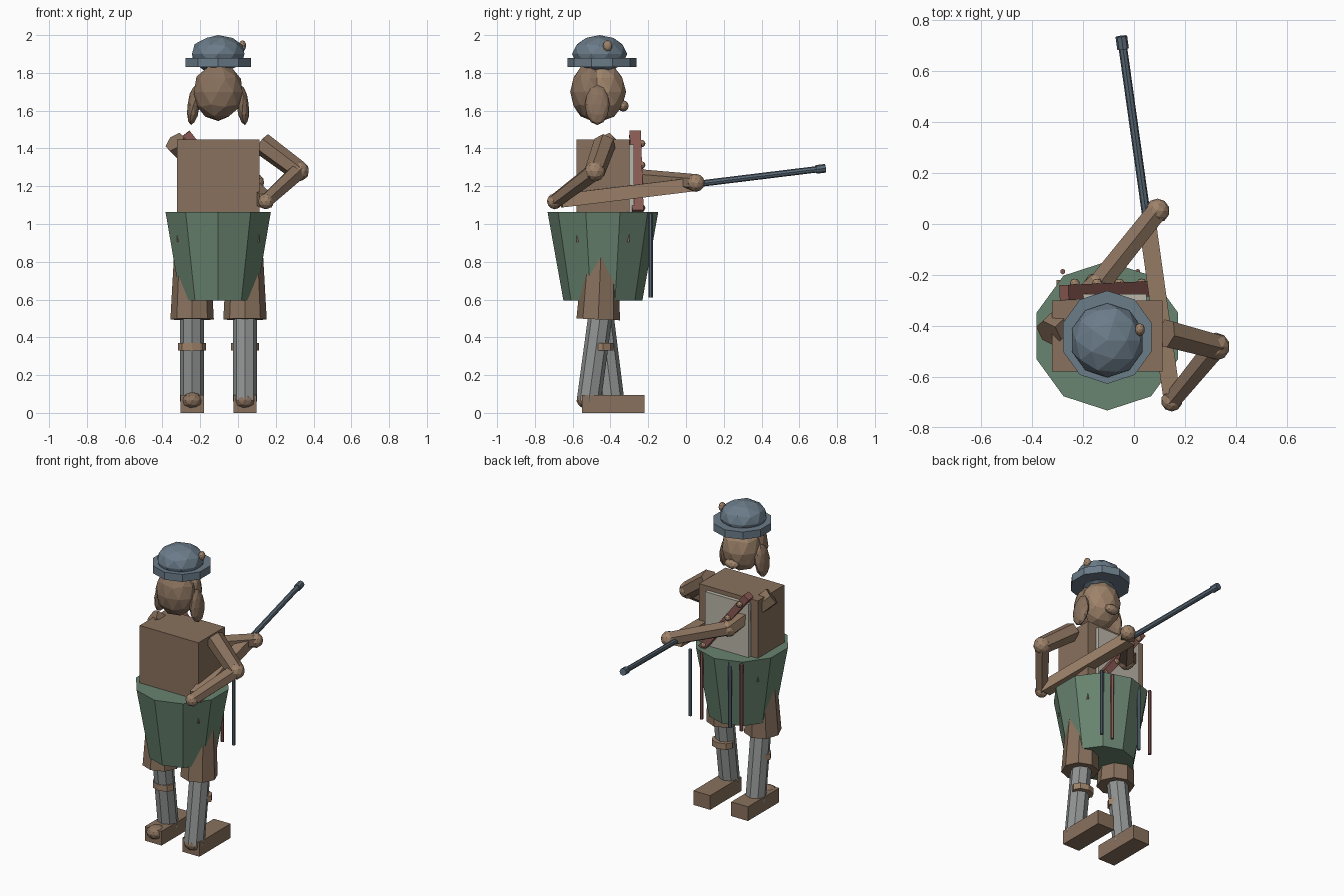
import bpy
from mathutils import Vector

cube = bpy.data.objects.get("Cube")
if cube:
    bpy.data.objects.remove(cube, do_unlink=True)


def make_mat(name, r, g, b):
    m = bpy.data.materials.new(name)
    m.use_nodes = True
    m.diffuse_color = (r, g, b, 1)
    m.node_tree.nodes["Principled BSDF"].inputs["Base Color"].default_value = (r, g, b, 1)
    return m


BROWN = make_mat("brown cloth", .25, .165, .11)
TAN = make_mat("tan skin", .34, .225, .145)
GREEN = make_mat("green cloth", .14, .23, .16)
GRAY = make_mat("gray stocking", .29, .30, .30)
BLUE = make_mat("blue gray felt", .145, .20, .25)
STEEL = make_mat("dark steel", .10, .14, .18)
RED = make_mat("dull red", .25, .10, .085)
CREAM = make_mat("cream cloth", .50, .47, .40)


def finish(name, mat):
    o = bpy.context.object
    o.name = name
    o.data.materials.append(mat)
    return o


def box(name, mat, lo, hi):
    lo, hi = Vector(lo), Vector(hi)
    bpy.ops.mesh.primitive_cube_add(size=1, location=(lo + hi) / 2)
    o = finish(name, mat)
    o.scale = hi - lo
    return o


def ball(name, mat, loc, radii):
    bpy.ops.mesh.primitive_ico_sphere_add(subdivisions=2, radius=1, location=loc)
    o = finish(name, mat)
    o.scale = radii if isinstance(radii, tuple) else (radii,) * 3
    return o


def rod(name, mat, a, b, r1, r2=None, sides=6):
    a, b = Vector(a), Vector(b)
    d = b - a
    bpy.ops.mesh.primitive_cone_add(vertices=sides, radius1=r1, radius2=r2 or r1,
                                    depth=d.length, location=(a + b) / 2)
    o = finish(name, mat)
    if d.x or d.y:
        o.rotation_euler = d.to_track_quat('Z', 'Y').to_euler()
    return o


def beam(name, mat, a, b, width, height):
    a, b = Vector(a), Vector(b)
    bpy.ops.mesh.primitive_cube_add(size=1, location=(a + b) / 2)
    o = finish(name, mat)
    o.scale = (width, height, (b - a).length)
    o.rotation_euler = (b - a).to_track_quat('Z', 'Y').to_euler()
    return o


CX, CY = -.105, -.44

# Torso and skirt
box("torso", BROWN, (-.322, -.58, .905), (.113, -.30, 1.447))
rod("skirt", GREEN, (CX, CY, .595), (CX, CY, 1.063), .209, .293, 10)

# Head
ball("head", TAN, (CX, -.445, 1.70), (.128, .128, .155))
ball("hair", BROWN, (CX, -.505, 1.70), (.135, .108, .152))
ball("snout", TAN, (CX, -.333, 1.625), (.05, .03, .03))
for side, label in ((-1, "right"), (1, "left")):
    ear = ball(label + "_ear", BROWN, (CX + side * .13, -.47, 1.63), (.033, .066, .107))
    ear.rotation_euler.y = -side * .12

# Cap
rod("cap_brim", BLUE, (CX, CY - .005, 1.83), (CX, CY - .005, 1.88), .183, sides=10)
ball("cap_crown", BLUE, (CX, -.457, 1.90), (.146, .146, .10))
ball("cap_button", TAN, (.023, -.415, 1.943), (.02, .025, .03))

# Legs: one steps forward, the other back
for x, foot_y, label in ((-.243, -.39, "right"), (.037, -.515, "left")):
    rod(label + "_breeches", BROWN, (x, -.465, .495), (x, -.45, .85), .115, .095, 8)
    rod(label + "_stocking", GRAY, (x, -.45, .54), (x, foot_y, .06), .064, .064, 8)
    g = rod(label + "_garter", TAN, (x, CY, .33), (x, CY, .37), .074, sides=8)
    g.scale.y = .75
    ball(label + "_heel", BROWN, (x, -.52, .065), (.06, .06, .045))
    box(label + "_shoe", BROWN, (x - .062, -.55, 0), (x + .062, -.22, .095))

# Arms
rear_hand, front_hand = (.148, -.695, 1.12), (.092, .052, 1.218)
arms = (("left", (.125, -.43, 1.427), (.322, -.482, 1.28), rear_hand, .04, .042),
        ("right", (-.335, -.43, 1.435), (-.145, -.245, 1.24), front_hand, .046, .048))
for label, shoulder, elbow, hand, r, hand_r in arms:
    rod(label + "_upper_arm", BROWN, shoulder, elbow, .06, .055)
    ball(label + "_elbow", TAN, elbow, .055)
    rod(label + "_forearm", BROWN, elbow, hand, .05, r)
    ball(label + "_hand", TAN, hand, hand_r)

# Long gun
butt, muzzle = Vector((.15, -.69, 1.12)), Vector((-.05, .738, 1.295))
beam("gun_stock", TAN, butt.lerp(muzzle, .02), butt.lerp(muzzle, .5), .068, .072)
rod("gun_barrel", STEEL, butt.lerp(muzzle, .48), muzzle, .017, sides=8)
rod("gun_muzzle", STEEL, butt.lerp(muzzle, .965), muzzle, .023, sides=8)

# Chest cloth and diagonal strap with knobs
box("chest_cloth", CREAM, (-.27, -.305, 1.05), (.05, -.275, 1.42))
low, high = Vector((.05, -.255, 1.06)), Vector((-.275, -.27, 1.48))
beam("strap", RED, low, high, .06, .045)
for i in range(4):
    p = low.lerp(high, .06 + .27 * i)
    ball(f"strap_knob_{i + 1}", TAN, (p.x, -.235, p.z), .02)

# Hanging ribbons
for i, x in enumerate((-.28, -.195, .015, .1)):
    rod(f"ribbon_{i + 1}", STEEL if i % 2 else RED, (x, -.187, .61), (x, -.187, 1.055), .011, sides=6)
